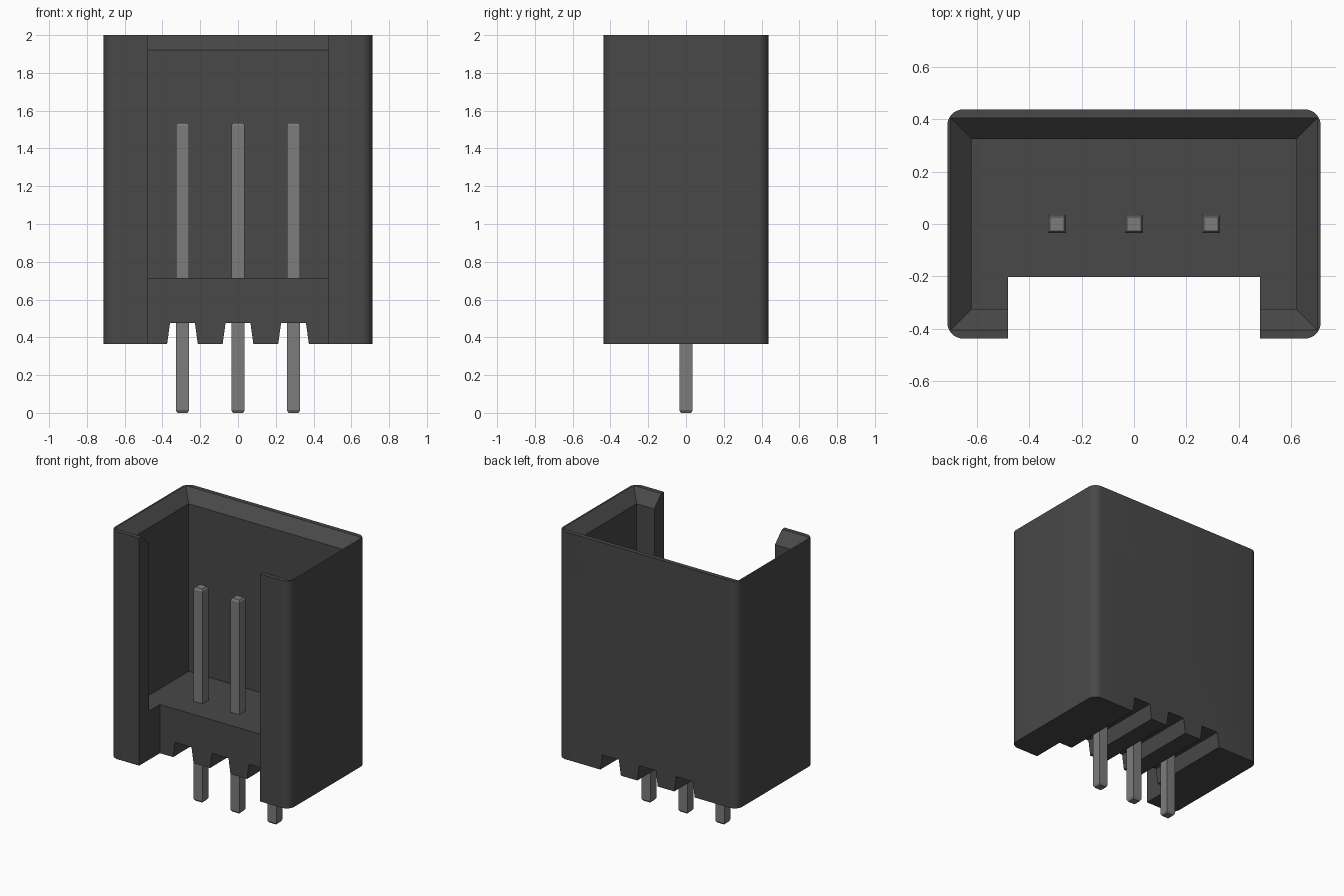
import bpy, bmesh, math

if "Cube" in bpy.data.objects:
    bpy.data.objects.remove(bpy.data.objects["Cube"], do_unlink=True)


def material(name, value, rough):
    m = bpy.data.materials.new(name)
    m.use_nodes = True
    col = (value, value, value, 1)
    m.diffuse_color = col
    bsdf = m.node_tree.nodes["Principled BSDF"]
    bsdf.inputs["Base Color"].default_value = col
    bsdf.inputs["Roughness"].default_value = rough
    return m


plastic = material("dark_plastic", 0.065, 0.6)
metal = material("grey_metal", 0.2, 0.4)


def loft(name, rings, mat):
    """Closed solid skinned through rings that share a point count."""
    bm = bmesh.new()
    loops = [[bm.verts.new(p) for p in ring] for ring in rings]
    n = len(loops[0])
    for a, b in zip(loops, loops[1:]):
        for i in range(n):
            j = (i + 1) % n
            bm.faces.new((a[i], a[j], b[j], b[i]))
    bm.faces.new(loops[0][::-1])
    bm.faces.new(loops[-1])
    bmesh.ops.recalc_face_normals(bm, faces=bm.faces)
    me = bpy.data.meshes.new(name)
    bm.to_mesh(me)
    bm.free()
    me.materials.append(mat)
    ob = bpy.data.objects.new(name, me)
    bpy.context.collection.objects.link(ob)
    return ob


def rect(x0, x1, y0, y1, z):
    return [(x0, y0, z), (x1, y0, z), (x1, y1, z), (x0, y1, z)]


def square(cx, h, z):
    return rect(cx - h, cx + h, -h, h, z)


def rounded_rect(hx, hy, r, z, seg=8):
    pts = []
    for k, (sx, sy) in enumerate(((1, 1), (-1, 1), (-1, -1), (1, -1))):
        for i in range(seg + 1):
            a = math.pi / 2 * (k + i / seg)
            pts.append((sx * (hx - r) + r * math.cos(a),
                        sy * (hy - r) + r * math.sin(a), z))
    return pts


def cut(body, cutter):
    cutter.hide_render = True
    mod = body.modifiers.new("cut", 'BOOLEAN')
    mod.operation = 'DIFFERENCE'
    mod.solver = 'EXACT'
    mod.object = cutter
    bpy.context.view_layer.objects.active = body
    bpy.ops.object.modifier_apply(modifier=mod.name)
    bpy.data.objects.remove(cutter, do_unlink=True)


PIN_X = (-0.294, 0.0, 0.294)
BASE, TOP = 0.365, 2.0

# Housing block with rounded vertical corners
housing = loft("housing", [rounded_rect(0.712, 0.437, 0.06, z) for z in (BASE, TOP)], plastic)

# Open cavity with a bevelled mouth
cavity = [(0.62, 0.325, 0.715), (0.62, 0.325, 1.92), (0.70, 0.405, TOP), (0.75, 0.455, 2.05)]
cut(housing, loft("cavity_cutter", [rect(-x, x, -y, y, z) for x, y, z in cavity], plastic))

# Full-height slot in the front wall
cut(housing, loft("slot_cutter", [rect(-0.48, 0.48, -0.6, -0.202, z) for z in (0.2, 2.2)], plastic))

# Tapered channels across the underside, one per pin
for cx in PIN_X:
    rings = [rect(cx - h, cx + h, -0.6, 0.6, z) for h, z in ((0.095, 0.265), (0.066, 0.475))]
    cut(housing, loft("channel_cutter", rings, plastic))

# Square pins with bevelled tips
for name, cx in zip(("right_pin", "middle_pin", "left_pin"), PIN_X):
    loft(name, [square(cx, h, z) for h, z in
                ((0.027, 0), (0.035, 0.014), (0.035, 1.521), (0.027, 1.535))], metal)

# Smooth the rounded corners only
bpy.ops.object.select_all(action='DESELECT')
housing.select_set(True)
bpy.context.view_layer.objects.active = housing
bpy.ops.object.shade_smooth_by_angle(angle=math.radians(30))
